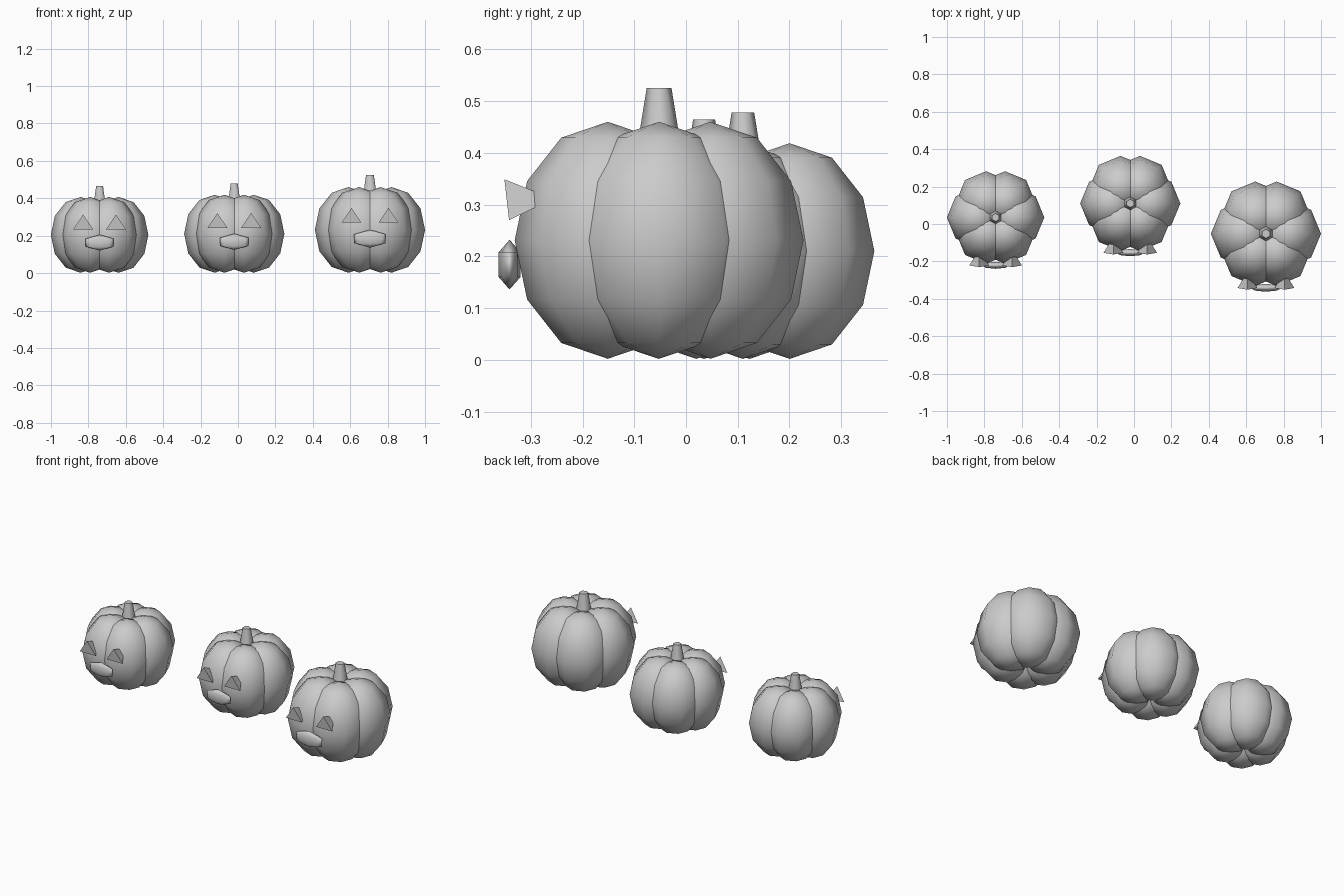
import bpy, math

if "Cube" in bpy.data.objects:
    bpy.data.objects.remove(bpy.data.objects["Cube"])


def shade(ob, angle=None):
    if angle is None:
        for p in ob.data.polygons:
            p.use_smooth = True
    else:
        bpy.ops.object.shade_smooth_by_angle(angle=math.radians(angle))


def ball(name, loc, radii, segs, rings):
    bpy.ops.mesh.primitive_uv_sphere_add(segments=segs, ring_count=rings, radius=1, location=loc)
    ob = bpy.context.object
    ob.name = name
    ob.scale = radii
    shade(ob)
    return ob


def pumpkin(tag, x, y, s):
    # six overlapping ribs, with a crease facing the front
    for i in range(6):
        a = math.radians(60 * i)
        ball(f"{tag}_rib_{i + 1}",
             (x + 0.1145 * s * math.cos(a), y + 0.1145 * s * math.sin(a), 0.231 * s),
             (0.18 * s, 0.18 * s, 0.229 * s), 8, 6)

    # tapered six-sided stem
    z0, z1 = 0.39 * s, 0.525 * s
    bpy.ops.mesh.primitive_cone_add(vertices=6, radius1=0.046 * s, radius2=0.024 * s,
                                    depth=z1 - z0, location=(x, y, (z0 + z1) / 2))
    stem = bpy.context.object
    stem.name = f"{tag}_stem"
    shade(stem, 65)

    # triangular eyes, tapering back into the body
    for side, label in ((-1, "left"), (1, "right")):
        cx, cy, cz = x + side * 0.099 * s, y - 0.29 * s, 0.31 * s
        verts = [(cx - 0.053, cy, cz - 0.04), (cx + 0.053, cy, cz - 0.04),
                 (cx, cy - 0.009, cz + 0.039), (cx, cy + 0.085, cz + 0.001)]
        me = bpy.data.meshes.new(f"{tag}_{label}_eye")
        me.from_pydata(verts, [], [(0, 1, 2), (1, 0, 3), (2, 1, 3), (0, 2, 3)])
        bpy.context.collection.objects.link(bpy.data.objects.new(me.name, me))

    # flattened mouth
    ball(f"{tag}_mouth", (x, y - 0.289 * s, 0.184 * s),
         (0.097 * s, 0.0245 * s, 0.048 * s), 8, 3)


pumpkin("left_pumpkin", -0.74, 0.035, 0.885)
pumpkin("middle_pumpkin", -0.02, 0.11, 0.91)
pumpkin("right_pumpkin", 0.7055, -0.052, 1.0)
